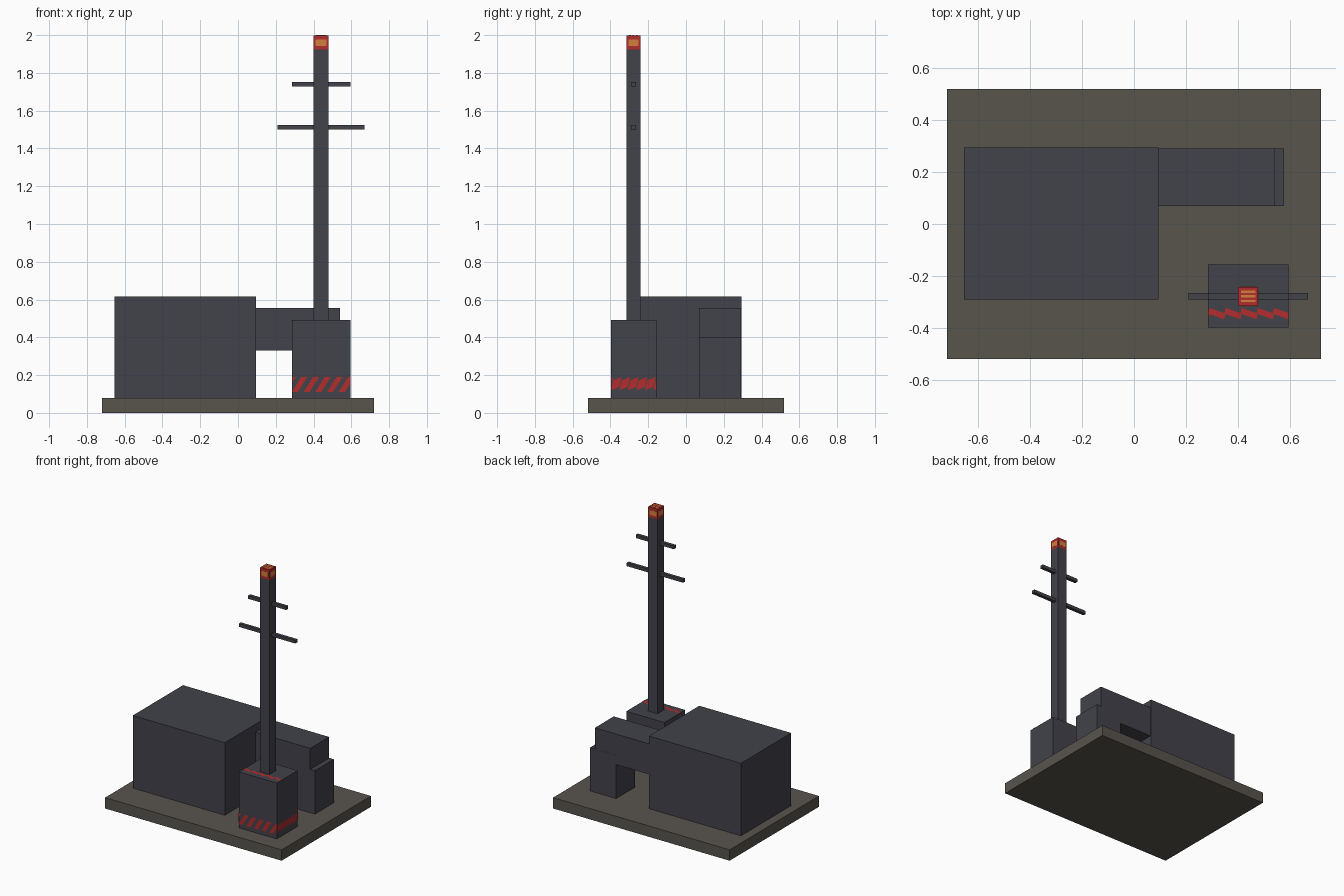
import bpy
import bmesh
from mathutils import Vector

cube = bpy.data.objects.get("Cube")
if cube:
    bpy.data.objects.remove(cube, do_unlink=True)


def material(name, rgb):
    m = bpy.data.materials.new(name)
    m.use_nodes = True
    colour = (*rgb, 1.0)
    m.diffuse_color = colour
    m.node_tree.nodes["Principled BSDF"].inputs["Base Color"].default_value = colour
    return m


STEEL = material("dark steel", (0.054, 0.054, 0.070))
CONCRETE = material("dull concrete", (0.098, 0.089, 0.076))
RED = material("warning red", (0.45, 0.025, 0.025))
ORANGE = material("lamp orange", (0.65, 0.22, 0.045))


def finish(name, bm, mat):
    mesh = bpy.data.meshes.new(name)
    bm.to_mesh(mesh)
    bm.free()
    mesh.materials.append(mat)
    obj = bpy.data.objects.new(name, mesh)
    bpy.context.collection.objects.link(obj)
    return obj


def box(name, x, y, z, mat=STEEL):
    """Block spanning the given (low, high) ranges."""
    bm = bmesh.new()
    bmesh.ops.create_cube(bm, size=1)
    for v in bm.verts:
        v.co = [r[0] + (c + 0.5) * (r[1] - r[0]) for c, r in zip(v.co, (x, y, z))]
    return finish(name, bm, mat)


def stripes(name, origin, u, v, length, pitch, a, b):
    """Row of painted parallelograms (sides a and b) on the plane u, v, trimmed to length."""
    u, v = Vector(u), Vector(v)
    origin = Vector(origin) + u.cross(v) * 0.002
    bm = bmesh.new()
    for i in range(-2, int(length / pitch) + 2):
        s = Vector((i * pitch, 0))
        a2, b2 = Vector(a), Vector(b)
        bm.faces.new([bm.verts.new(origin + u * p.x + v * p.y)
                      for p in (s, s + a2, s + a2 + b2, s + b2)])
    for start, way in ((0, -1), (length, 1)):
        bmesh.ops.bisect_plane(bm, geom=bm.verts[:] + bm.edges[:] + bm.faces[:],
                               plane_co=origin + u * start, plane_no=u * way,
                               clear_outer=True)
    return finish(name, bm, RED)


# Ground slab and buildings
box("base_slab", (-0.72, 0.72), (-0.52, 0.52), (0, 0.08), CONCRETE)
box("main_block", (-0.655, 0.095), (-0.29, 0.295), (0.08, 0.615))
box("duct_arm", (0.095, 0.54), (0.07, 0.29), (0.33, 0.555))
box("duct_pillar", (0.366, 0.578), (0.07, 0.291), (0.08, 0.40))

# Mast housing
X, Y, Z = (0.285, 0.595), (-0.398, -0.155), (0.08, 0.492)
box("mast_housing", X, Y, Z)

# Mast and antenna bars
MX, MY = (0.401, 0.478), (-0.315, -0.242)
box("mast", MX, MY, (Z[1], 1.925))
for label, half, z in (("lower", 0.23, 1.50), ("upper", 0.155, 1.727)):
    box(label + "_antenna_bar", (0.44 - half, 0.44 + half), (-0.29, -0.266), (z, z + 0.024))

# Hazard stripes on the housing
width, depth = X[1] - X[0], Y[1] - Y[0]
diagonal = dict(pitch=0.062, a=(0.032, 0), b=(0.05, 0.08))
dense = dict(pitch=0.045, a=(0.045, 0.018), b=(0.012, 0.052))
stripes("front_hazard_stripes", (X[0], Y[0], 0.11), (1, 0, 0), (0, 0, 1), width, **diagonal)
stripes("back_hazard_stripes", (X[1], Y[1], 0.11), (-1, 0, 0), (0, 0, 1), width, **diagonal)
stripes("left_hazard_band", (X[1], Y[0], 0.12), (0, 1, 0), (0, 0, 1), depth, **dense)
stripes("right_hazard_band", (X[0], Y[1], 0.12), (0, -1, 0), (0, 0, 1), depth, **dense)
stripes("top_hazard_band", (X[0], -0.345, Z[1]), (1, 0, 0), (0, 1, 0), width,
        pitch=0.062, a=(0.062, -0.022), b=(0.006, 0.022))

# Beacon with lamp panes on every side
BZ = (1.925, 2.0)
box("beacon", MX, MY, (BZ[0], 1.999), RED)
pane_z = (1.943, 1.978)
pane_x, pane_y = (MX[0] + 0.01, MX[1] - 0.01), (MY[0] + 0.01, MY[1] - 0.01)
for label, y in (("front", MY[0]), ("back", MY[1])):
    box(label + "_lamp_pane", pane_x, (y - 0.001, y + 0.001), pane_z, ORANGE)
for label, x in (("right", MX[0]), ("left", MX[1])):
    box(label + "_lamp_pane", (x - 0.001, x + 0.001), pane_y, pane_z, ORANGE)
for i in range(3):
    y = pane_y[0] + 0.004 + i * 0.018
    box(f"top_lamp_strip_{i + 1}", pane_x, (y, y + 0.009), (1.998, BZ[1]), ORANGE)
